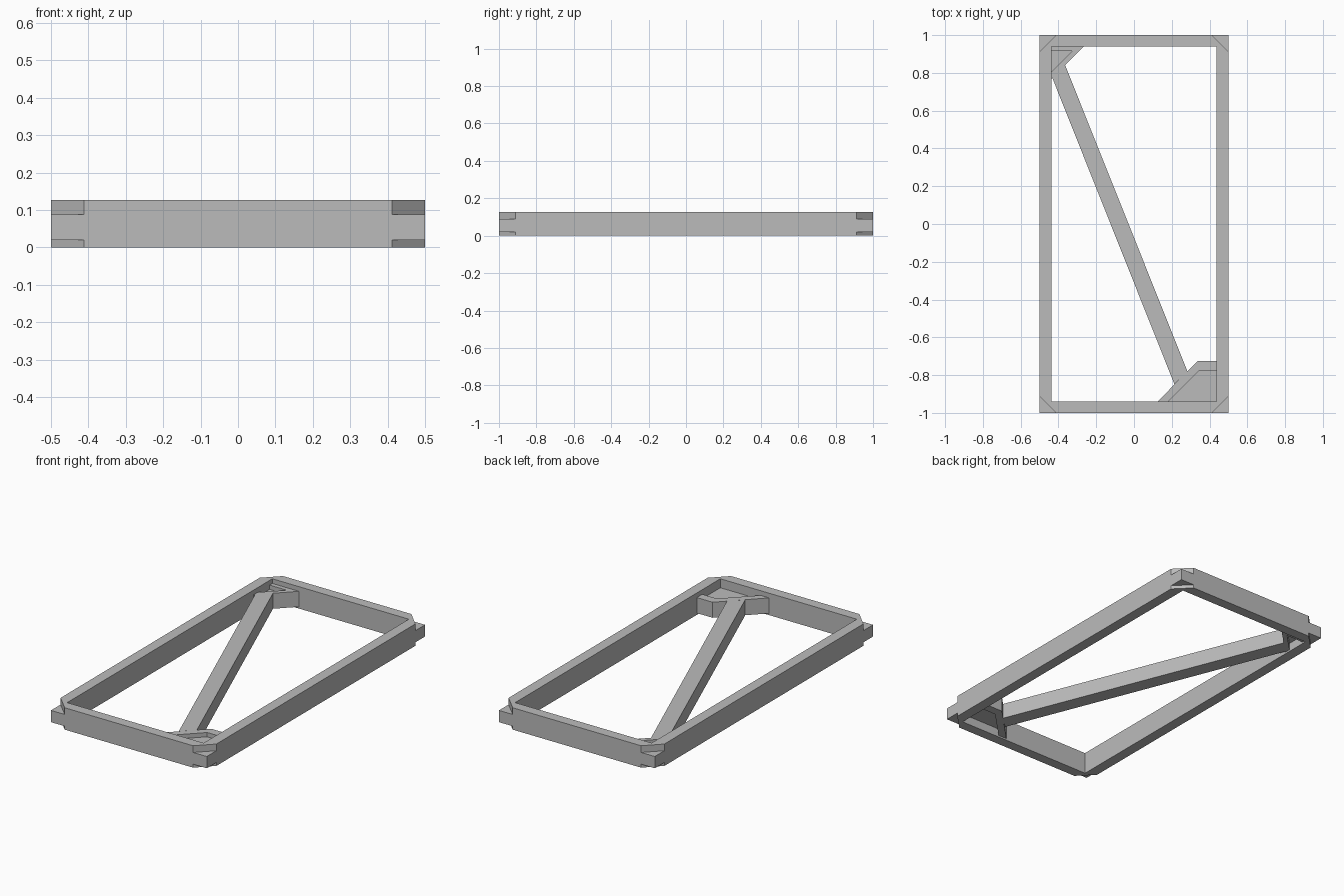
import bpy
import bmesh

cube = bpy.data.objects.get("Cube")
if cube:
    bpy.data.objects.remove(cube, do_unlink=True)

grey = bpy.data.materials.new("plain_grey")
grey.use_nodes = True
grey.diffuse_color = (0.5, 0.5, 0.5, 1)
grey.node_tree.nodes["Principled BSDF"].inputs["Base Color"].default_value = (0.5, 0.5, 0.5, 1)

HX, HY, HEIGHT = 0.5, 1.0, 0.127        # outer half sizes and rail height
IX, IY = 0.438, 0.94                    # half sizes of the opening
NOTCH, NOTCH_LOW, NOTCH_HIGH = 0.088, 0.02, 0.088
BRACE_LOW, BRACE_HIGH = 0.01, 0.1


def prisms(name, parts):
    """One object made of upright prisms, each given as (outline, bottom, top)."""
    bm = bmesh.new()
    for outline, low, high in parts:
        face = bm.faces.new([bm.verts.new((x, y, low)) for x, y in outline])
        out = bmesh.ops.extrude_face_region(bm, geom=[face])
        moved = [v for v in out["geom"] if isinstance(v, bmesh.types.BMVert)]
        bmesh.ops.translate(bm, verts=moved, vec=(0, 0, high - low))
    bmesh.ops.recalc_face_normals(bm, faces=bm.faces)
    mesh = bpy.data.meshes.new(name)
    bm.to_mesh(mesh)
    bm.free()
    mesh.materials.append(grey)
    obj = bpy.data.objects.new(name, mesh)
    bpy.context.collection.objects.link(obj)
    return obj


def rectangle(x, y):
    return [(-x, -y), (x, -y), (x, y), (-x, y)]


# Rectangular frame with an open middle and notched corners above and below
frame = prisms("frame", [(rectangle(HX, HY), 0, HEIGHT)])
cuts = [(rectangle(IX, IY), -0.1, 0.3)]
for sx in (-1, 1):
    for sy in (-1, 1):
        e = 0.02
        corner = [(sx * (HX + e), sy * (HY + e)),
                  (sx * (HX - NOTCH - e), sy * (HY + e)),
                  (sx * (HX + e), sy * (HY - NOTCH - e))]
        cuts.append((corner, -0.1, NOTCH_LOW))
        cuts.append((corner, NOTCH_HIGH, 0.3))
cutter = prisms("frame_cutter", cuts)
cutter.hide_render = True
cut = frame.modifiers.new("openings", "BOOLEAN")
cut.operation = "DIFFERENCE"
cut.solver = "EXACT"
cut.object = cutter
bpy.context.view_layer.objects.active = frame
bpy.ops.object.modifier_apply(modifier=cut.name)
bpy.data.objects.remove(cutter, do_unlink=True)

# Diagonal brace between the two gussets
prisms("diagonal_brace", [([(-0.435, 0.78), (0.213, -0.846), (0.284, -0.783), (-0.367, 0.847)],
                          BRACE_LOW, BRACE_HIGH)])

# Front gusset: raised angled lip around a thin web
prisms("front_gusset_lip", [([(0.125, -IY), (0.337, -0.725), (IX, -0.725),
                             (IX, -0.775), (0.345, -0.775), (0.18, -IY)],
                            BRACE_LOW, BRACE_HIGH)])
prisms("front_gusset_web", [([(0.18, -IY), (0.345, -0.775), (IX, -0.775), (IX, -IY)],
                            0.05, 0.075)])

# Back gusset: smaller triangular lip around a thin web
prisms("back_gusset_lip", [([(-IX, IY), (-0.267, IY), (-IX, 0.769),
                            (-IX, 0.805), (-0.328, 0.915), (-IX, 0.915)],
                           BRACE_LOW, BRACE_HIGH)])
prisms("back_gusset_web", [([(-IX, 0.805), (-0.328, 0.915), (-IX, 0.915)],
                           0.05, 0.075)])
